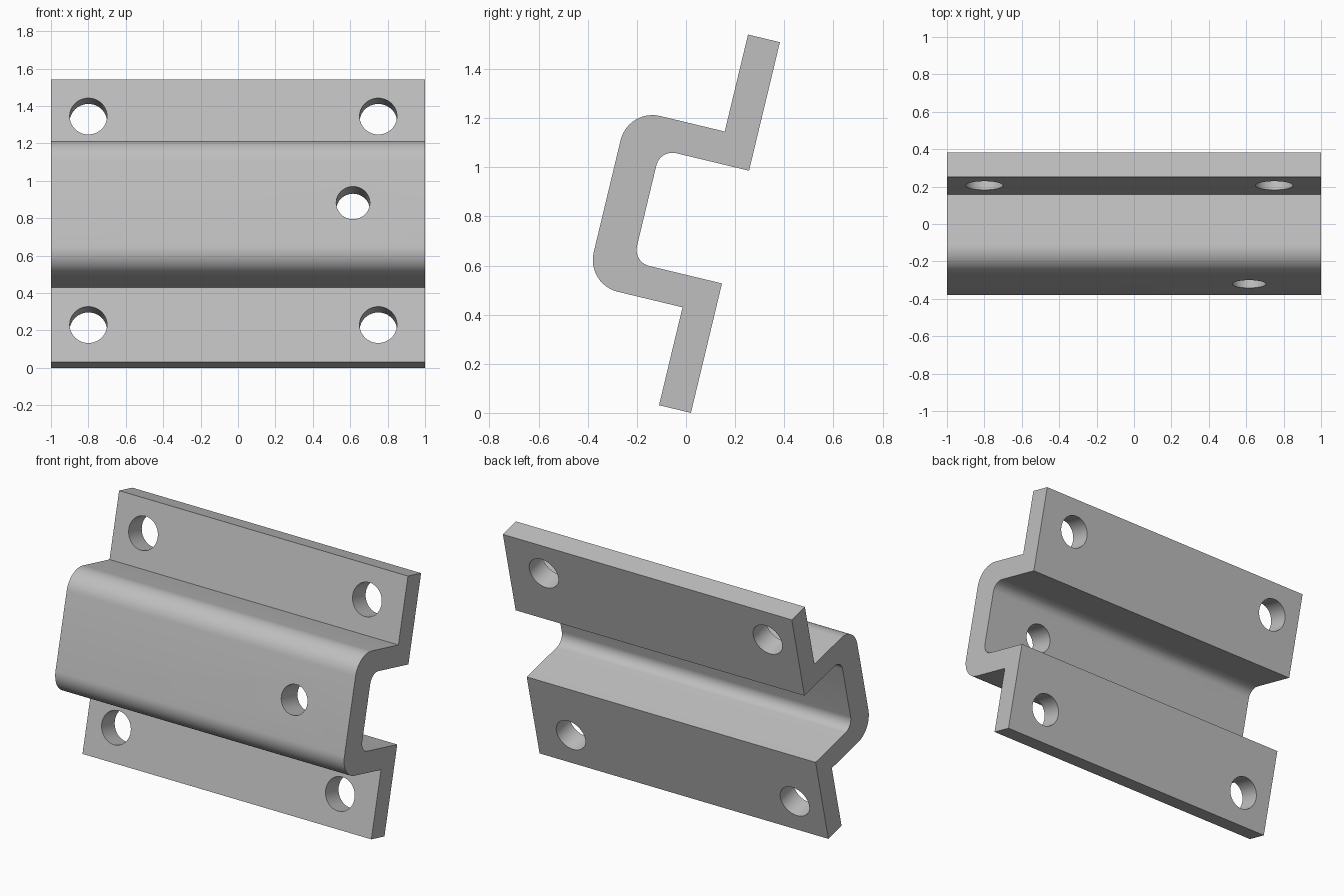
import bpy, bmesh, math
from mathutils import Matrix, Vector

if "Cube" in bpy.data.objects:
    bpy.data.objects.remove(bpy.data.objects["Cube"])

TILT = math.radians(13.5)
PLACE = Matrix.Translation((0, 0.02, 0)) @ Matrix.Rotation(-TILT, 4, "X")

steel = bpy.data.materials.new("grey_steel")
steel.use_nodes = True
steel.diffuse_color = (0.52, 0.52, 0.52, 1)
steel.node_tree.nodes["Principled BSDF"].inputs["Base Color"].default_value = steel.diffuse_color


def add_object(name, bm):
    bmesh.ops.recalc_face_normals(bm, faces=bm.faces)
    mesh = bpy.data.meshes.new(name)
    bm.to_mesh(mesh)
    bm.free()
    obj = bpy.data.objects.new(name, mesh)
    bpy.context.collection.objects.link(obj)
    mesh.materials.append(steel)
    return obj


def rounded(points, steps=12):
    """Round the right-angled corners that carry a radius."""
    out = []
    for i, (a, b, r) in enumerate(points):
        p = Vector((a, b))
        if not r:
            out.append(p)
            continue
        before = (Vector(points[i - 1][:2]) - p).normalized() * r
        after = (Vector(points[(i + 1) % len(points)][:2]) - p).normalized() * r
        for k in range(steps + 1):
            t = math.pi / 2 * k / steps
            out.append(p + before * (1 - math.sin(t)) + after * (1 - math.cos(t)))
    return out


# Hat-shaped cross-section: depth, height, corner radius
FRONT, BACK, WEB, INNER = -0.1335, 0, -0.5375, -0.372
section = rounded([
    (BACK, 0, 0), (BACK, 0.542, 0), (INNER, 0.542, 0.067), (INNER, 1.014, 0.067),
    (BACK, 1.014, 0), (BACK, 1.552, 0), (FRONT, 1.552, 0), (FRONT, 1.146, 0),
    (WEB, 1.146, 0.133), (WEB, 0.41, 0.133), (FRONT, 0.41, 0), (FRONT, 0, 0)])

# Bracket extruded along its length
bm = bmesh.new()
face = bm.faces.new([bm.verts.new((-1, a, b)) for a, b in section])
ext = bmesh.ops.extrude_face_region(bm, geom=[face])
bmesh.ops.translate(bm, vec=(2, 0, 0),
                    verts=[v for v in ext["geom"] if isinstance(v, bmesh.types.BMVert)])
bracket = add_object("bracket", bm)

# Bolt holes: four through the flanges, one through the raised web
holes = [(x, FRONT / 2, z, 0.1) for x in (-0.8, 0.75) for z in (0.2045, 1.351)]
holes.append((0.615, (WEB + INNER) / 2, 0.778, 0.09))
bm = bmesh.new()
for x, y, z, radius in holes:
    bmesh.ops.create_cone(bm, cap_ends=True, segments=48, radius1=radius, radius2=radius,
                          depth=0.24, matrix=Matrix.Translation((x, y, z))
                          @ Matrix.Rotation(math.pi / 2, 4, "X"))
cutter = add_object("hole_cutter", bm)

cut = bracket.modifiers.new("holes", "BOOLEAN")
cut.operation = "DIFFERENCE"
cut.solver = "EXACT"
cut.object = cutter
bpy.context.view_layer.objects.active = bracket
bracket.select_set(True)
bpy.ops.object.modifier_apply(modifier=cut.name)
bpy.data.objects.remove(cutter)

# Lean the bracket back and smooth its bends
bracket.data.transform(PLACE)
bpy.ops.object.shade_smooth_by_angle(angle=math.radians(30))
